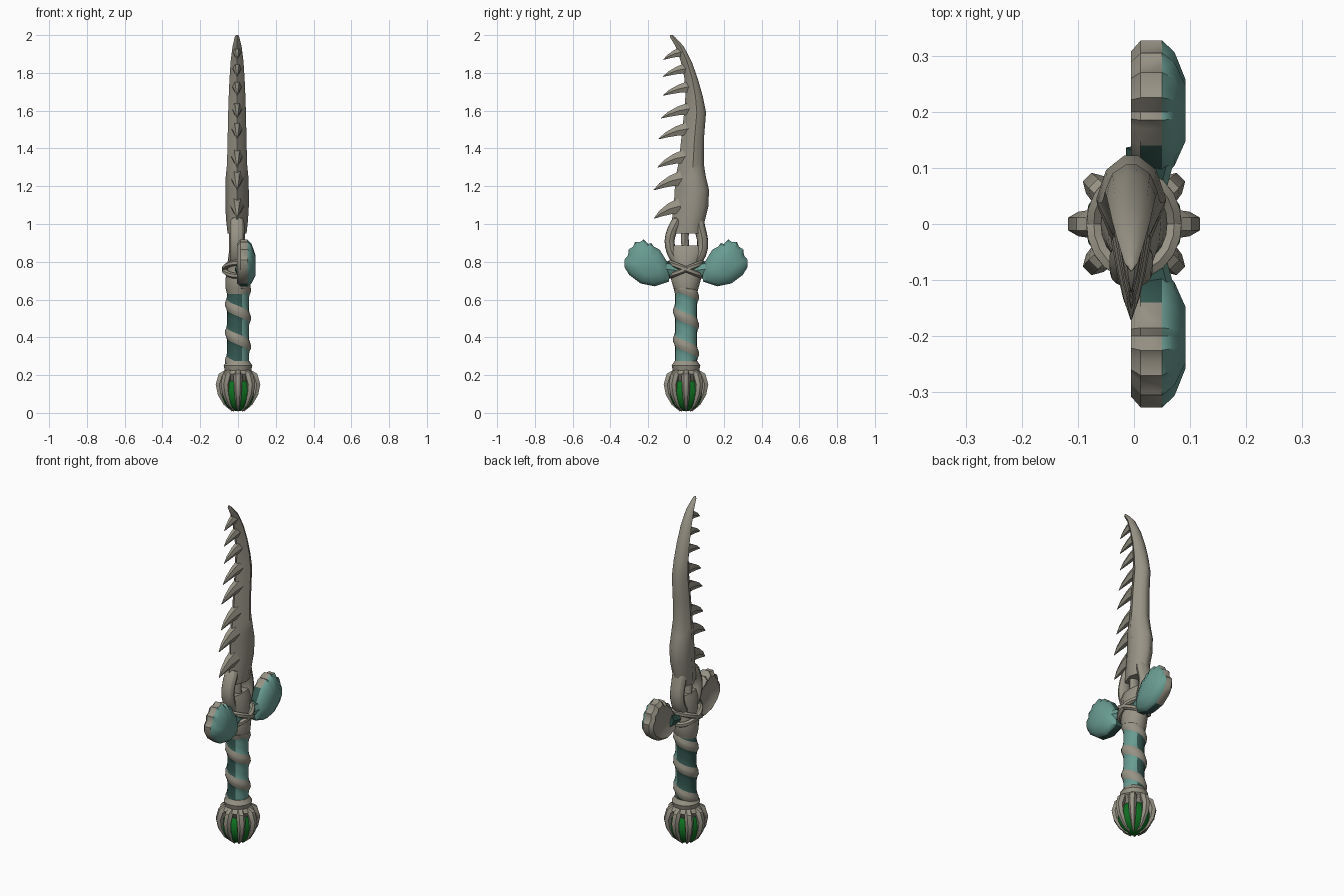
import bpy, bmesh, math
from mathutils import Vector

cube = bpy.data.objects.get("Cube")
if cube:
    bpy.data.objects.remove(cube, do_unlink=True)


def material(name, rgb):
    m = bpy.data.materials.new(name)
    m.use_nodes = True
    m.diffuse_color = (*rgb, 1)
    bsdf = next(n for n in m.node_tree.nodes if n.type == 'BSDF_PRINCIPLED')
    bsdf.inputs["Base Color"].default_value = (*rgb, 1)
    bsdf.inputs["Roughness"].default_value = 0.8
    return m


BONE = material("bone", (0.31, 0.29, 0.235))
TEAL = material("light teal", (0.14, 0.33, 0.285))
DARK = material("dark teal", (0.035, 0.095, 0.08))
GREEN = material("gem green", (0.005, 0.16, 0.015))


def finish(name, bm, mats, rule=None, subdiv=0, angle=40):
    """Clean the mesh, colour its faces by a rule and shade it."""
    bmesh.ops.remove_doubles(bm, verts=bm.verts, dist=0.0005)
    bmesh.ops.recalc_face_normals(bm, faces=bm.faces)
    bm.normal_update()
    if rule:
        for f in bm.faces:
            f.material_index = rule(f)
    me = bpy.data.meshes.new(name)
    bm.to_mesh(me)
    bm.free()
    for m in mats:
        me.materials.append(m)
    ob = bpy.data.objects.new(name, me)
    bpy.context.collection.objects.link(ob)
    if subdiv:
        mod = ob.modifiers.new("Smooth", 'SUBSURF')
        mod.levels = mod.render_levels = subdiv
    bpy.ops.object.select_all(action='DESELECT')
    ob.select_set(True)
    bpy.context.view_layer.objects.active = ob
    bpy.ops.object.shade_smooth_by_angle(angle=math.radians(angle))
    return ob


def loft(rings, closed=False):
    """Skin a list of equal rings; closed joins the last ring to the first."""
    bm = bmesh.new()
    rows = [[bm.verts.new(p) for p in ring] for ring in rings]
    n = len(rows[0])
    pairs = list(zip(rows, rows[1:])) + ([(rows[-1], rows[0])] if closed else [])
    for a, b in pairs:
        for i in range(n):
            j = (i + 1) % n
            bm.faces.new((a[i], a[j], b[j], b[i]))
    if not closed:
        bm.faces.new(rows[0][::-1])
        bm.faces.new(rows[-1])
    return bm


def tube(path, radii, ref, flat=1.0, sides=8, closed=False):
    """Tapered tube along a path; flat scales its width along ref."""
    path = [Vector(p) for p in path]
    rings, last = [], len(path) - 1
    for i, p in enumerate(path):
        if closed:
            t = path[(i + 1) % len(path)] - path[i - 1]
        else:
            t = path[min(i + 1, last)] - path[max(i - 1, 0)]
        t.normalize()
        u = Vector(ref)
        u = (u - t * u.dot(t)).normalized()
        v = t.cross(u)
        turns = [math.tau * k / sides for k in range(sides)]
        rings.append([p + radii[i] * (u * flat * math.cos(a) + v * math.sin(a)) for a in turns])
    return loft(rings, closed)


# Blade: rows of height, toothed edge, back edge, half thickness
BLADE = [(0.95, -0.085, 0.09, 0.05), (1.02, -0.075, 0.1, 0.058), (1.09, -0.065, 0.118, 0.062),
         (1.18, -0.06, 0.122, 0.062), (1.25, -0.055, 0.105, 0.06), (1.32, -0.04, 0.094, 0.053),
         (1.45, -0.025, 0.095, 0.05), (1.59, -0.01, 0.106, 0.047), (1.68, -0.003, 0.088, 0.044),
         (1.77, -0.008, 0.062, 0.04), (1.86, -0.028, 0.03, 0.034), (1.94, -0.055, -0.012, 0.024),
         (1.99, -0.085, -0.058, 0.012), (2.0, -0.084, -0.07, 0.006)]
SECTION = [(0, 0), (0.22, 0.55), (0.58, 1), (0.86, 0.72), (1, 0.2)]
outline = SECTION + [(f, -w) for f, w in SECTION[:0:-1]]
rings = [[(w * h - 0.005, a + (b - a) * f, z) for f, w in outline] for z, a, b, h in BLADE]
finish("blade", loft(rings), [BONE], angle=45)


def edge_at(z):
    for lo, hi in zip(BLADE, BLADE[1:]):
        if lo[0] <= z <= hi[0]:
            return lo[1] + (hi[1] - lo[1]) * (z - lo[0]) / (hi[0] - lo[0])


# Hooked teeth along the front edge
for i, (y, z) in enumerate([(-0.168, 1.03), (-0.17, 1.18), (-0.15, 1.3), (-0.145, 1.45),
                            (-0.132, 1.56), (-0.122, 1.68), (-0.122, 1.78), (-0.12, 1.87)]):
    size = 1 - 0.05 * i
    root = edge_at(z + 0.055) + 0.035
    path = [(-0.005, root, z + 0.065 * size), (-0.005, root + (y - root) * 0.4, z + 0.05 * size),
            (-0.005, root + (y - root) * 0.75, z + 0.025 * size), (-0.005, y, z)]
    radii = [r * size for r in (0.048, 0.034, 0.019, 0.002)]
    finish(f"tooth_{i + 1}", tube(path, radii, (1, 0, 0), 0.75, 6), [BONE])

# Open struts under the blade
for name, path, r in [
        ("front_strut", [(-0.035, 1.04), (-0.075, 0.97), (-0.092, 0.91), (-0.08, 0.85), (-0.03, 0.77)], 0.03),
        ("middle_strut", [(0.0, 1.02), (-0.005, 0.96), (-0.008, 0.92), (0, 0.86), (0, 0.8)], 0.023),
        ("back_strut", [(0.06, 1.05), (0.07, 0.98), (0.094, 0.91), (0.085, 0.84), (0.03, 0.77)], 0.033)]:
    bm = tube([(-0.005, y, z) for y, z in path], [r * 1.1, r, r, r, r * 1.1], (1, 0, 0), 1.4)
    finish(name, bm, [BONE], subdiv=1)


def turned(name, rows, sides=16):
    """Round part from rows of height, half width and half depth."""
    turns = [math.tau * k / sides for k in range(sides)]
    rings = [[(x * math.cos(a), y * math.sin(a), z) for a in turns] for z, x, y in rows]
    finish(name, loft(rings), [BONE])


turned("guard_core", [(0.63, 0.058, 0.058), (0.66, 0.066, 0.066), (0.71, 0.066, 0.08), (0.75, 0.06, 0.07),
                      (0.8, 0.055, 0.075), (0.85, 0.048, 0.095), (0.885, 0.03, 0.09)])
turned("pommel_collar", [(0.17, 0.06, 0.06), (0.205, 0.085, 0.085), (0.225, 0.07, 0.07),
                         (0.25, 0.076, 0.076), (0.275, 0.06, 0.06)])


def teal_side(f):
    return 1 if f.normal.x > 0.45 else 2


# Grip: rows follow a helix, so wrapped bands have clean edges
LOW, HIGH, PITCH, PER, COLS = 0.23, 0.66, 0.15, 8, 16
RIDGE = [0.069, 0.068, 0.061, 0.057, 0.057, 0.057, 0.057, 0.061]
count = int((HIGH - LOW + PITCH) / PITCH * PER) + 2
bm = bmesh.new()
band = bm.faces.layers.int.new("band")
cols = []
for c in range(COLS):
    a = math.tau * c / COLS
    heights = [LOW + PITCH * (i / PER - c / COLS) for i in range(count)]
    cols.append([bm.verts.new((RIDGE[i % PER] * math.sin(a), -RIDGE[i % PER] * math.cos(a),
                               min(max(z, LOW), HIGH))) for i, z in enumerate(heights)])
for c in range(COLS):
    wrap = c == COLS - 1
    shift = PER if wrap else 0
    other = cols[0] if wrap else cols[c + 1]
    for i in range(shift, count - 1):
        f = bm.faces.new((cols[c][i], other[i - shift], other[i + 1 - shift], cols[c][i + 1]))
        f[band] = i % PER
finish("wrapped_grip", bm, [BONE, TEAL, DARK],
       lambda f: teal_side(f) if 2 <= f[band] <= 6 else 0, angle=50)

# Fan-shaped guard fins, domed and teal on one side, with scalloped rims
FIN = [(0.085, 0.75), (0.1, 0.8), (0.14, 0.865), (0.17, 0.88), (0.185, 0.9), (0.2, 0.893),
       (0.225, 0.918), (0.242, 0.905), (0.27, 0.905), (0.28, 0.88), (0.305, 0.865), (0.306, 0.835),
       (0.327, 0.81), (0.325, 0.77), (0.3, 0.73), (0.24, 0.685), (0.165, 0.67), (0.09, 0.695)]
LAYERS = [(0.012, 0.5), (-0.005, 0.85), (0.012, 1), (0.05, 1), (0.072, 0.84), (0.092, 0.45)]


def fin_colour(f):
    c = f.calc_center_median()
    if c.x > 0.052:
        return teal_side(f)
    if c.x > 0.02 and c.z < 0.86 and abs(c.y) < 0.27:
        return teal_side(f)
    return 0


for side, s in (("front", -1), ("back", 1)):
    rings = [[(x, s * (0.2 + (y - 0.2) * k), 0.77 + (z - 0.77) * k) for y, z in FIN] for x, k in LAYERS]
    finish(f"{side}_fin", loft(rings), [BONE, TEAL, DARK], fin_colour)
    path = [(0.0, 0, 0.755), (0.02, s * 0.06, 0.755), (0.03, s * 0.13, 0.765)]
    finish(f"{side}_fin_stem", tube(path, [0.04, 0.036, 0.045], (1, 0, 0)), [BONE, TEAL, DARK], teal_side)

# Two strands crossing around the guard
for name, s in (("rising_strand", 1), ("falling_strand", -1)):
    turns = [math.tau * k / 20 for k in range(20)]
    path = [(0.072 * math.sin(a), 0.085 * math.cos(a), 0.76 + s * 0.035 * math.cos(a)) for a in turns]
    finish(name, tube(path, [0.015] * 20, (0, 0, 1), 1, 6, True), [BONE])

# Gem held by eight claws
bm = bmesh.new()
bmesh.ops.create_uvsphere(bm, u_segments=16, v_segments=10, radius=0.088)
for v in bm.verts:
    if v.co.z < 0:
        v.co.z *= 1.12
    v.co.z += 0.107
finish("gem", bm, [GREEN])
for i in range(8):
    a = math.tau * i / 8
    path = [(r * math.cos(a), r * math.sin(a), z) for r, z in
            [(0.055, 0.215), (0.085, 0.195), (0.099, 0.15), (0.091, 0.1), (0.066, 0.05), (0.03, 0.01)]]
    bm = tube(path, [0.02, 0.024, 0.022, 0.019, 0.014, 0.004], (-math.sin(a), math.cos(a), 0), 1, 6)
    finish(f"claw_{i + 1}", bm, [BONE])
